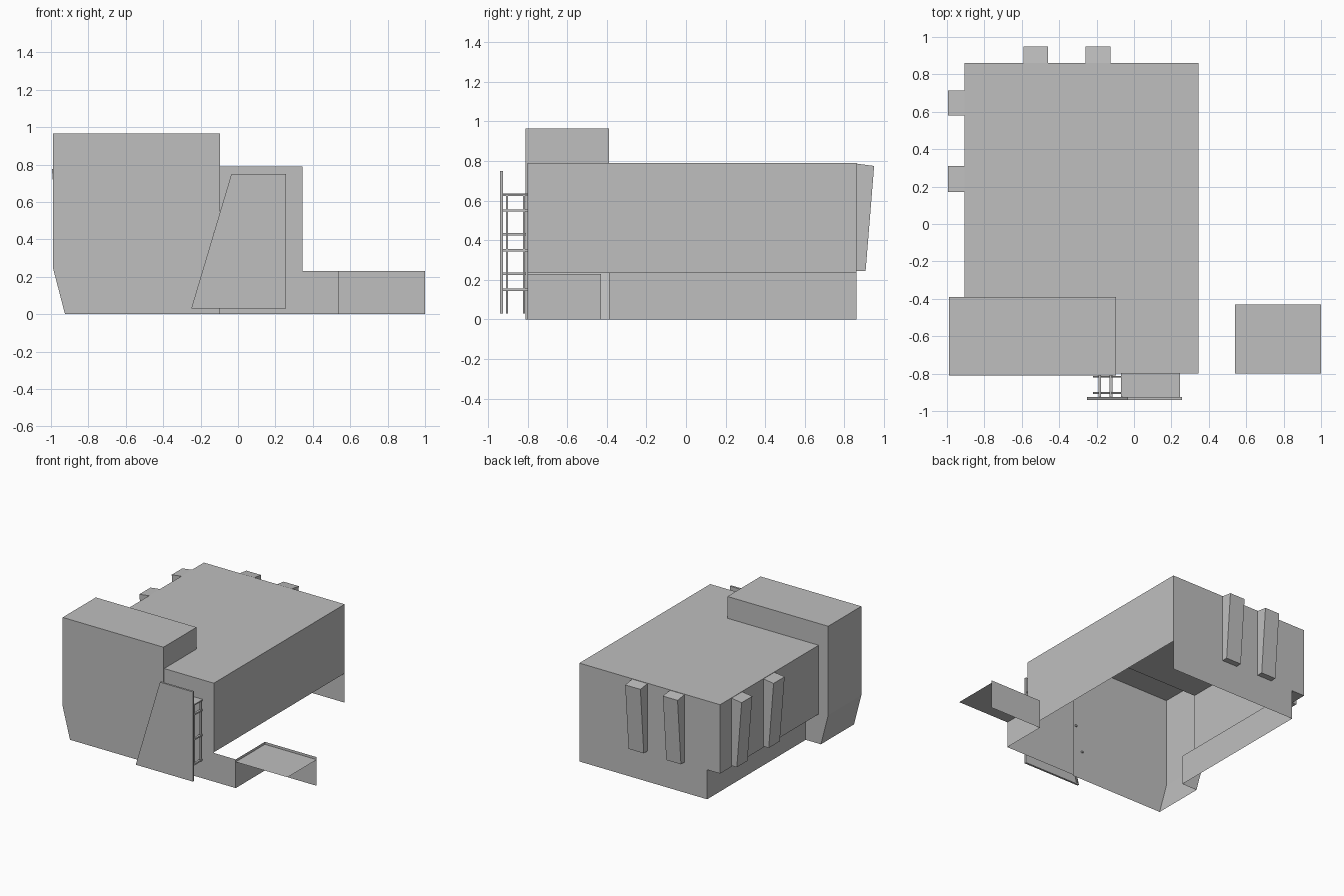
import bpy, bmesh

if "Cube" in bpy.data.objects:
    bpy.data.objects.remove(bpy.data.objects["Cube"])

grey = bpy.data.materials.new("plain_grey")
grey.diffuse_color = (0.52, 0.52, 0.52, 1)
grey.use_nodes = True
grey.node_tree.nodes["Principled BSDF"].inputs["Base Color"].default_value = grey.diffuse_color


def mesh_object(name, faces):
    """Joins flat polygons into one object, sharing corners that touch."""
    bm = bmesh.new()
    for pts in faces:
        bm.faces.new([bm.verts.new(p) for p in pts])
    bmesh.ops.remove_doubles(bm, verts=bm.verts, dist=0.0005)
    bmesh.ops.recalc_face_normals(bm, faces=bm.faces)
    me = bpy.data.meshes.new(name)
    bm.to_mesh(me)
    bm.free()
    me.materials.append(grey)
    ob = bpy.data.objects.new(name, me)
    bpy.context.collection.objects.link(ob)
    return ob


def wall_x(x, pts):
    return [(x, y, z) for y, z in pts]


def wall_y(y, pts):
    return [(x, y, z) for x, z in pts]


def deck(z, pts):
    return [(x, y, z) for x, y in pts]


def rect(a0, a1, b0, b1):
    return [(a0, b0), (a1, b0), (a1, b1), (a0, b1)]


def prism(name, bottom, top):
    """Solid between two matching outlines."""
    n = len(bottom)
    sides = [[bottom[i], bottom[(i + 1) % n], top[(i + 1) % n], top[i]] for i in range(n)]
    return mesh_object(name, [bottom, top] + sides)


def box(name, x0, x1, y0, y1, z0, z1):
    return prism(name, deck(z0, rect(x0, x1, y0, y1)), deck(z1, rect(x0, x1, y0, y1)))


L, R, INNER = -0.905, 0.345, -0.79          # main hall sides, inset lower wall
F, B = -0.80, 0.86                          # main hall front and back
ROOF, SILL = 0.79, 0.237
TL, TR, TF, TB, TT = -0.99, -0.095, -0.81, -0.39, 0.965   # tower

# Main hall shell, open underneath and below the right wall
mesh_object("main_hall", [
    deck(ROOF, [(TR, F), (R, F), (R, B), (L, B), (L, TB), (TR, TB)]),
    wall_y(F, [(TR, 0), (0.54, 0), (0.54, 0.23), (R, 0.23), (R, ROOF), (TR, ROOF)]),
    wall_x(R, rect(F, B, 0.235, ROOF)),
    wall_y(B, [(INNER, 0), (R, 0), (R, ROOF), (L, ROOF), (L, SILL), (INNER, SILL)]),
    wall_x(L, rect(TB, B, SILL, ROOF)),
    deck(SILL, rect(L, INNER, TB, B)),
    wall_x(INNER, rect(TB, B, 0, SILL)),
])

# Corner tower with its tapered foot
mesh_object("corner_tower", [
    deck(TT, rect(TL, TR, TF, TB)),
    wall_y(TF, [(-0.925, 0), (TR, 0), (TR, TT), (TL, TT), (TL, 0.25)]),
    wall_x(TL, rect(TF, TB, 0.25, TT)),
    [(TL, TF, 0.25), (TL, TB, 0.25), (-0.925, TB, 0), (-0.925, TF, 0)],
    wall_x(TR, rect(TF, TB, ROOF, TT)),
    wall_x(TR, rect(TF, F, 0, ROOF)),
    wall_y(TB, rect(TL, TR, ROOF, TT)),
    wall_y(TB, [(-0.925, 0), (INNER, 0), (INNER, SILL), (L, SILL), (L, ROOF), (TL, ROOF), (TL, 0.25)]),
])

# Side porch: two low walls and a flat canopy
mesh_object("porch_walls", [
    wall_x(0.54, rect(F, -0.43, 0, 0.23)),
    wall_y(-0.43, rect(0.54, 1.0, 0, 0.23)),
])
mesh_object("porch_canopy", [deck(0.21, rect(0.54, 1.0, F, -0.43))])

# Tapered buttresses: (distance out from wall, height)
fin = [(0, 0.245), (0.047, 0.245), (0.09, 0.775), (0, 0.787)]
for i, (a, b) in enumerate([(-0.59, -0.46), (-0.26, -0.125)]):
    prism(f"back_buttress_{i + 1}", [(a, B + d, z) for d, z in fin], [(b, B + d, z) for d, z in fin])
for i, (a, b) in enumerate([(0.17, 0.31), (0.58, 0.715)]):
    prism(f"left_buttress_{i + 1}", [(L - d, a, z) for d, z in fin], [(L - d, b, z) for d, z in fin])

# Front screen panel with a slanted left edge
panel = [(-0.25, 0.03), (0.257, 0.03), (0.257, 0.75), (-0.035, 0.75)]
prism("screen_panel", wall_y(-0.94, panel), wall_y(-0.924, panel))


def slant(z):
    return -0.25 + 0.215 * (z - 0.03) / 0.72


# Brackets tying the screen to the wall, staggered left and right
for i in range(3):
    z = 0.23 + 0.2 * i
    x = slant(z)
    box(f"left_bracket_{i + 1}", x, x + 0.015, -0.925, -0.80, z - 0.006, z + 0.006)
    z -= 0.08
    box(f"right_bracket_{i + 1}", 0.23, 0.247, -0.925, -0.80, z - 0.006, z + 0.006)
box("top_shelf", -0.07, 0.247, -0.925, -0.80, 0.624, 0.634)

# Thin posts: slanted on the left, upright on the right
for n, y in (("front", -0.908), ("rear", -0.822)):
    lo, hi = slant(0.03) + 0.03, slant(0.63)
    prism(f"left_{n}_post", deck(0.03, rect(lo, lo + 0.01, y, y + 0.01)),
          deck(0.63, rect(hi, hi + 0.01, y, y + 0.01)))
    box(f"right_{n}_post", 0.235, 0.245, y, y + 0.01, 0.15, 0.63)
